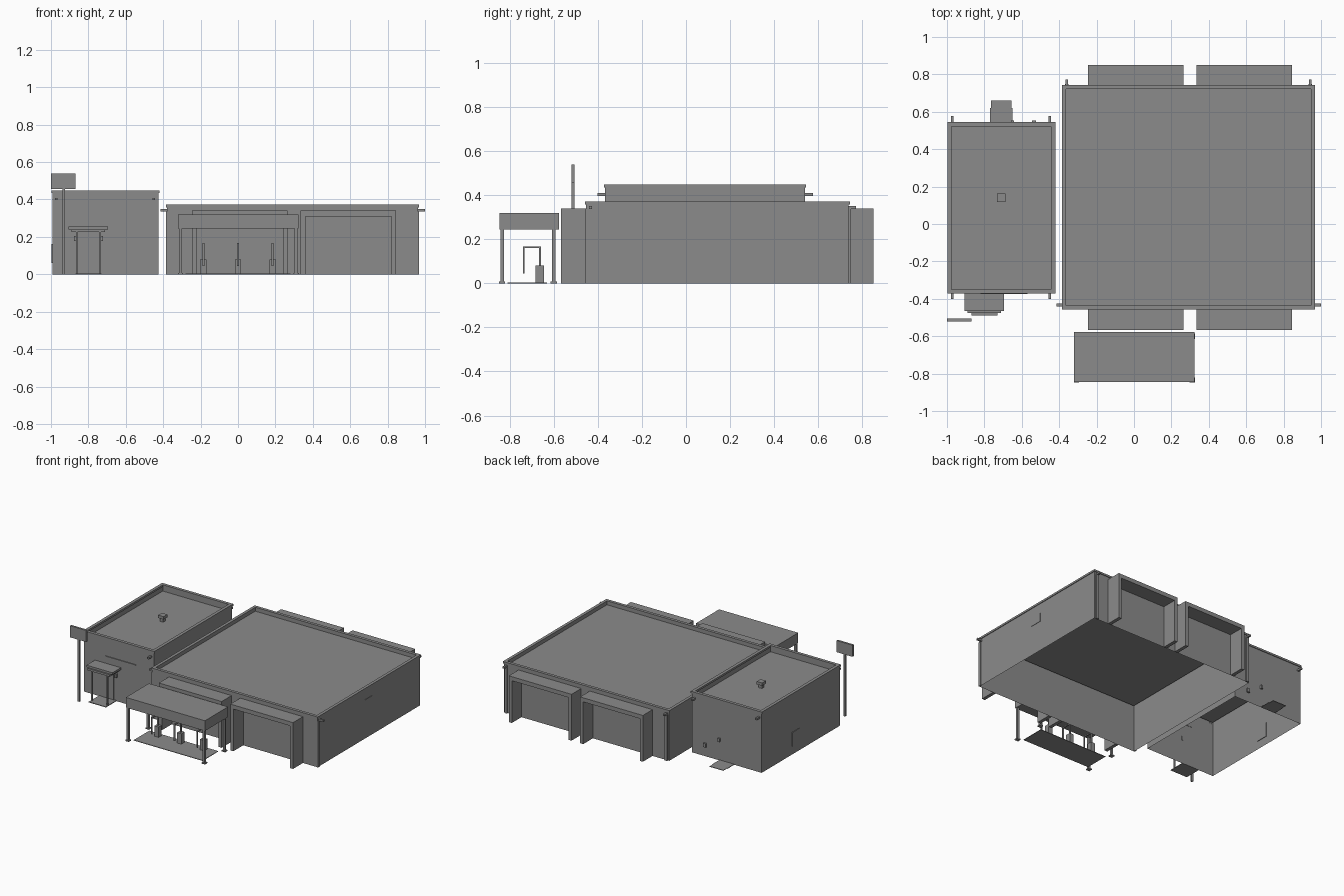
import bpy, bmesh

cube = bpy.data.objects.get("Cube")
if cube:
    bpy.data.objects.remove(cube, do_unlink=True)

GREY = bpy.data.materials.new("plain_grey")
GREY.use_nodes = True
COLOUR = (0.26, 0.26, 0.26, 1)
GREY.diffuse_color = COLOUR
GREY.node_tree.nodes["Principled BSDF"].inputs["Base Color"].default_value = COLOUR


def finish(name, bm):
    bmesh.ops.recalc_face_normals(bm, faces=bm.faces)
    mesh = bpy.data.meshes.new(name)
    bm.to_mesh(mesh)
    bm.free()
    mesh.materials.append(GREY)
    obj = bpy.data.objects.new(name, mesh)
    bpy.context.collection.objects.link(obj)
    return obj


def add_box(bm, x, y, z):
    """Add a box given its (low, high) span on each axis."""
    verts = bmesh.ops.create_cube(bm, size=1)["verts"]
    for v in verts:
        v.co = [span[0] if c < 0 else span[1] for c, span in zip(v.co, (x, y, z))]
    return verts


def boxes(name, *spans):
    bm = bmesh.new()
    for s in spans:
        add_box(bm, *s)
    return finish(name, bm)


def around(c, half):
    return (c - half, c + half)


def building(name, x, y, height, roof, rim):
    """Open-bottomed shell with a sunken roof behind a parapet."""
    bm = bmesh.new()
    add_box(bm, x, y, (0, height))
    bmesh.ops.recalc_face_normals(bm, faces=bm.faces)
    bottom = [f for f in bm.faces if f.normal.z < -0.5]
    top = [f for f in bm.faces if f.normal.z > 0.5]
    bmesh.ops.delete(bm, geom=bottom, context="FACES_ONLY")
    bmesh.ops.inset_region(bm, faces=top, thickness=rim)
    sunk = bmesh.ops.extrude_discrete_faces(bm, faces=top)["faces"]
    for v in sunk[0].verts:
        v.co.z = roof
    finish(name, bm)
    # coping along the parapet
    o, z = 0.005, (height - 0.012, height + 0.002)
    wide = (x[0] - o, x[1] + o)
    deep = (y[0] + rim, y[1] - rim)
    boxes(name + "_coping",
          (wide, (y[0] - o, y[0] + rim), z), (wide, (y[1] - rim, y[1] + o), z),
          ((x[0] - o, x[0] + rim), deep, z), ((x[1] - rim, x[1] + o), deep, z))


# Main hall and side annex
building("main_hall", (-0.38, 0.963), (-0.453, 0.738), 0.37, 0.34, 0.017)
building("annex", (-0.993, -0.425), (-0.367, 0.54), 0.447, 0.4, 0.018)

# Door portals, front and back
for side, y in (("front", (-0.568, -0.453)), ("back", (0.738, 0.85))):
    for label, x0 in (("right", -0.245), ("left", 0.335)):
        x1, t = x0 + 0.51, 0.025
        boxes(f"{side}_{label}_portal",
              ((x0, x0 + t), y, (0, 0.31)), ((x1 - t, x1), y, (0, 0.31)),
              ((x0, x1), y, (0.31, 0.34)))

# Rain spouts and downpipes of the main hall
SPOUT = (0.337, 0.35)
PIPE = (0, 0.337)
for label, wall, tip in (("right", -0.378, -0.415), ("left", 0.961, 1.0)):
    d = 1 if tip > 0 else -1
    boxes(f"front_{label}_downpipe",
          (sorted((wall, tip)), around(-0.433, 0.007), SPOUT),
          (sorted((wall, wall + d * 0.008)), around(-0.445, 0.01), PIPE))
for label, x in (("right", -0.36), ("left", 0.942)):
    boxes(f"back_{label}_downpipe",
          (around(x, 0.007), (0.735, 0.772), SPOUT),
          (around(x, 0.01), (0.735, 0.748), PIPE))

# Annex rain spouts
for label, x in (("right", -0.972), ("left", -0.45)):
    for side, y in (("front", (-0.402, -0.365)), ("back", (0.538, 0.577))):
        boxes(f"annex_{side}_{label}_spout", (around(x, 0.007), y, (0.396, 0.409)))

# Roof vent
boxes("roof_vent",
      (around(-0.71, 0.014), around(0.14, 0.014), (0.4, 0.425)),
      (around(-0.71, 0.022), around(0.14, 0.022), (0.425, 0.446)))

# Side windows
boxes("main_window", ((0.959, 0.966), (0.09, 0.18), (0.222, 0.286)))
boxes("annex_window", ((-0.997, -0.989), (0.1, 0.19), (0.06, 0.163)))

# Signpost
boxes("sign_pole", (around(-0.932, 0.007), around(-0.512, 0.007), (0, 0.455)))
boxes("sign_board", ((-1.0, -0.87), (-0.52, -0.505), (0.455, 0.54)))

# Annex front porch
boxes("porch_awning", ((-0.905, -0.695), (-0.465, -0.367), (0.24, 0.255)),
      ((-0.89, -0.71), (-0.475, -0.367), (0.225, 0.24)))
boxes("porch_step", ((-0.87, -0.73), (-0.49, -0.367), (0, 0.005)))
boxes("porch_posts", *[(around(x, 0.005), around(-0.462, 0.005), (0, 0.225))
                       for x in (-0.862, -0.738)])
boxes("porch_lamps", *[(around(x, 0.005), (-0.385, -0.365), (0.178, 0.205))
                       for x in (-0.872, -0.727)])
boxes("front_door", ((-0.85, -0.75), (-0.371, -0.365), (0, 0.22)))
boxes("wall_rail", ((-0.82, -0.57), (-0.373, -0.365), (0.305, 0.31)))

# Annex back entrance
boxes("back_step", ((-0.77, -0.65), (0.54, 0.62), (0, 0.004)),
      ((-0.765, -0.655), (0.62, 0.66), (0, 0.004)))
boxes("back_lamp", (around(-0.65, 0.008), (0.538, 0.553), (0.14, 0.165)))
boxes("meter_box", (around(-0.535, 0.011), (0.538, 0.553), (0.07, 0.098)))

# Forecourt canopy with posts and feet
boxes("canopy", ((-0.32, 0.323), (-0.845, -0.577), (0.245, 0.32)))
for x in (-0.308, 0.311):
    for y in (-0.834, -0.6):
        label = ("right" if x < 0 else "left") + ("_front" if y < -0.7 else "_back")
        boxes(f"canopy_{label}_post",
              (around(x, 0.008), around(y, 0.008), (0, 0.245)),
              (around(x, 0.014), around(y, 0.014), (0, 0.008)))
boxes("forecourt_slab", ((-0.28, 0.28), (-0.81, -0.63), (0, 0.004)))

# Dispensers with bent arms
for i, x in enumerate((-0.185, 0, 0.185)):
    arm = around(x, 0.005)
    boxes(f"dispenser_{i + 1}",
          (around(x, 0.017), (-0.682, -0.645), (0, 0.08)),
          (arm, (-0.666, -0.658), (0.08, 0.168)),
          (arm, (-0.74, -0.666), (0.16, 0.168)),
          (arm, (-0.74, -0.733), (0.045, 0.16)))
